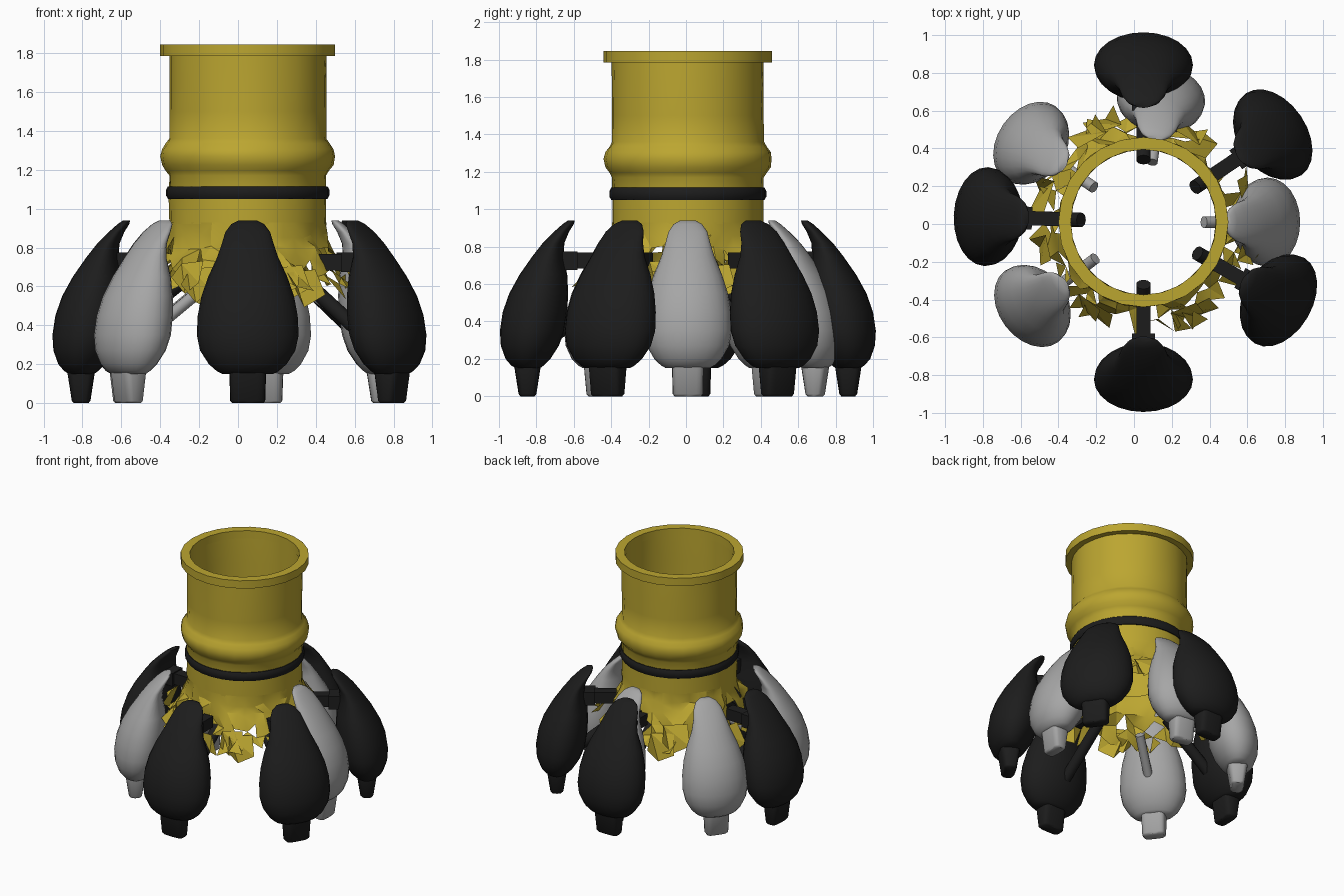
import bpy, bmesh, random
from math import cos, sin, pi, radians
from mathutils import Vector, Matrix

random.seed(7)
cube = bpy.data.objects.get("Cube")
if cube:
    bpy.data.objects.remove(cube, do_unlink=True)


def material(name, r, g, b):
    m = bpy.data.materials.new(name)
    m.use_nodes = True
    m.diffuse_color = (r, g, b, 1)
    bsdf = next(n for n in m.node_tree.nodes if n.type == 'BSDF_PRINCIPLED')
    bsdf.inputs["Base Color"].default_value = (r, g, b, 1)
    return m


YELLOW = material("mustard yellow", 0.50, 0.38, 0.03)
BLACK = material("soft black", 0.012, 0.012, 0.012)
GREY = material("mid grey", 0.38, 0.38, 0.38)
CENTRE = Vector((0.05, 0.01, 0))


def finish(bm, name, mat, angle=0, smooth=40):
    """Turn a bmesh into an object placed around the column axis."""
    bmesh.ops.recalc_face_normals(bm, faces=bm.faces)
    mesh = bpy.data.meshes.new(name)
    bm.to_mesh(mesh)
    bm.free()
    mesh.materials.append(mat)
    ob = bpy.data.objects.new(name, mesh)
    bpy.context.collection.objects.link(ob)
    ob.location = CENTRE
    ob.rotation_euler.z = radians(angle)
    if smooth:
        bpy.ops.object.select_all(action='DESELECT')
        ob.select_set(True)
        bpy.context.view_layer.objects.active = ob
        bpy.ops.object.shade_smooth_by_angle(angle=radians(smooth))
    return ob


def bridge(bm, rings):
    for a, b in zip(rings, rings[1:]):
        n = len(a)
        for i in range(n):
            j = (i + 1) % n
            bm.faces.new((a[i], a[j], b[j], b[i]))


def lathe(name, profile, mat, sides, closed=False, jitter=0, smooth=40):
    bm = bmesh.new()
    rings = []
    for r, z in profile:
        ring = []
        for i in range(sides):
            t = 2 * pi * i / sides
            rr = r + random.uniform(-jitter, jitter)
            ring.append(bm.verts.new((rr * cos(t), rr * sin(t), z)))
        rings.append(ring)
    bridge(bm, rings + rings[:1] if closed else rings)
    return finish(bm, name, mat, smooth=smooth)


def loft(name, sections, mat, angle, shift, scale, power=1.0, sides=24):
    """Sections are (height, half width, inner radius, outer radius)."""
    bm = bmesh.new()
    rings = []
    for z, w, inner, outer in sections:
        ring = []
        for i in range(sides):
            t = 2 * pi * i / sides
            c, s = cos(t), sin(t)
            x = (inner + outer) / 2 + shift
            x += (outer - inner) / 2 * abs(c) ** power * (1 if c > 0 else -1)
            y = w * scale * abs(s) ** power * (1 if s > 0 else -1)
            ring.append(bm.verts.new((x, y, z)))
        rings.append(ring)
    bridge(bm, rings)
    bm.faces.new(rings[0])
    bm.faces.new(rings[-1])
    return finish(bm, name, mat, angle, 50)


def rod(name, start, end, radius, mat, angle):
    a, b = Vector(start), Vector(end)
    bm = bmesh.new()
    turn = (b - a).to_track_quat('Z', 'Y').to_matrix().to_4x4()
    bmesh.ops.create_cone(bm, cap_ends=True, segments=10, radius1=radius, radius2=radius,
                          depth=(b - a).length, matrix=Matrix.Translation((a + b) / 2) @ turn)
    finish(bm, name, mat, angle)


def block(name, centre, size, mat, angle):
    bm = bmesh.new()
    bmesh.ops.create_cube(bm, size=1, matrix=Matrix.Translation(centre) @ Matrix.Diagonal((*size, 1)))
    finish(bm, name, mat, angle, 0)


# Column: dented tube with a rounded swelling, collar and black band
lathe("column", [(0.405, 0.92), (0.405, 1.05), (0.405, 1.17), (0.42, 1.195), (0.442, 1.225),
                 (0.45, 1.27), (0.442, 1.305), (0.42, 1.335), (0.405, 1.36), (0.405, 1.5),
                 (0.405, 1.65), (0.405, 1.79)], YELLOW, 28, jitter=0.003)
lathe("column_lining", [(0.385, 0.92), (0.385, 1.15), (0.388, 1.4), (0.385, 1.6), (0.385, 1.79)],
      YELLOW, 28, jitter=0.003)
lathe("top_collar", [(0.385, 1.785), (0.45, 1.785), (0.45, 1.845), (0.385, 1.845)],
      YELLOW, 24, closed=True, smooth=30)
lathe("black_band", [(0.395, 1.05), (0.41, 1.05), (0.42, 1.068), (0.42, 1.097), (0.41, 1.115),
                     (0.395, 1.115)], BLACK, 32, closed=True)


# Torn skirt: flared sheet with crumpled, ragged lower edge
def torn_skirt(sides=40):
    bm = bmesh.new()
    levels = [(0.405, 0.93), (0.408, 0.86), (0.43, 0.79), (0.46, 0.72), (0.51, 0.64), (0.57, 0.57)]
    rings = []
    for k, (r, z) in enumerate(levels):
        ring = []
        for i in range(sides):
            t = 2 * pi * (i + random.uniform(-0.08, 0.08) * k) / sides
            rr = r + random.uniform(-0.012, 0.012) * k
            zz = z + random.uniform(-0.012, 0.010) * k
            ring.append(bm.verts.new((rr * cos(t), rr * sin(t), zz)))
        rings.append(ring)
    bridge(bm, rings)
    bmesh.ops.triangulate(bm, faces=bm.faces)
    torn = []
    for f in bm.faces:
        z = f.calc_center_median().z
        chance = 0.5 if z < 0.63 else 0.25 if z < 0.7 else 0.07 if z < 0.8 else 0
        if random.random() < chance:
            torn.append(f)
    bmesh.ops.delete(bm, geom=torn, context='FACES')
    finish(bm, "torn_skirt", YELLOW, smooth=25)


torn_skirt()


# Loose shards hanging between the pods
def shard(angle, radius, z, size):
    bm = bmesh.new()
    pts = [(-0.16, -0.5, 0.5), (-0.1, 0.5, 0.6), (0.35, 0.6, -0.2), (0.2, -0.1, -0.6), (0.5, -0.5, 0.0)]
    vs = [bm.verts.new((radius + x * size, y * size, z + h * size)) for x, y, h in pts]
    for i in range(1, len(vs) - 1):
        bm.faces.new((vs[0], vs[i], vs[i + 1]))
    finish(bm, "torn_shard", YELLOW, angle, 0)


for angle in (17, 62, 112, 122, 165, 195, 236, 243, 295, 302, 345):
    shard(angle, random.uniform(0.52, 0.56), random.uniform(0.58, 0.66), random.uniform(0.12, 0.18))

# Thin splinter poking through the grey left pod
bm = bmesh.new()
bm.faces.new([bm.verts.new(p) for p in ((0.58, -0.21, 0.66), (0.665, -0.10, 0.69), (0.672, -0.01, 0.70),
                                        (0.665, -0.01, 0.66), (0.665, -0.02, 0.685), (0.655, -0.10, 0.68))])
finish(bm, "splinter", YELLOW, 0, 0)

# Pods: teardrop shells with inward-curling tips, stub feet and struts
POD = [(0.15, 0.13, 0.79, 0.92), (0.165, 0.16, 0.77, 0.945), (0.20, 0.20, 0.735, 0.975),
       (0.27, 0.245, 0.69, 1.0), (0.35, 0.262, 0.66, 1.005), (0.45, 0.257, 0.645, 0.99),
       (0.55, 0.238, 0.64, 0.955), (0.65, 0.203, 0.645, 0.90), (0.75, 0.157, 0.665, 0.83),
       (0.82, 0.133, 0.66, 0.775), (0.88, 0.115, 0.635, 0.715), (0.92, 0.085, 0.61, 0.67),
       (0.94, 0.045, 0.605, 0.64)]
FOOT = [(0, 0.08, 0.82, 0.895), (0.012, 0.09, 0.81, 0.905), (0.17, 0.095, 0.785, 0.93)]


def pod(label, mat, angle, shift=0.0, scale=1.0):
    loft(label + "_pod", POD, mat, angle, shift, scale)
    loft(label + "_foot", FOOT, mat, angle, shift, scale, 0.5, 20)
    if mat == BLACK:
        rod(label + "_strut", (0.33, 0, 0.635), (0.70, 0, 0.34), 0.04, mat, angle)
        block(label + "_arm", (0.53, 0, 0.725), (0.18, 0.075, 0.085), mat, angle)
        block(label + "_arm_plate", (0.63, 0, 0.725), (0.08, 0.12, 0.10), mat, angle)
    else:
        rod(label + "_strut", (0.32, 0, 0.57), (0.62, 0, 0.37), 0.032, mat, angle)


for label, angle in (("front", -90), ("back", 90), ("right", 178), ("back_left", 34), ("front_left", -30)):
    pod(label, BLACK, angle)
for label, angle, shift in (("back_right_grey", 145, -0.10), ("front_right_grey", 217, -0.09),
                            ("left_grey", 0, -0.175), ("back_grey", 82, -0.17)):
    pod(label, GREY, angle, shift, 0.9)
